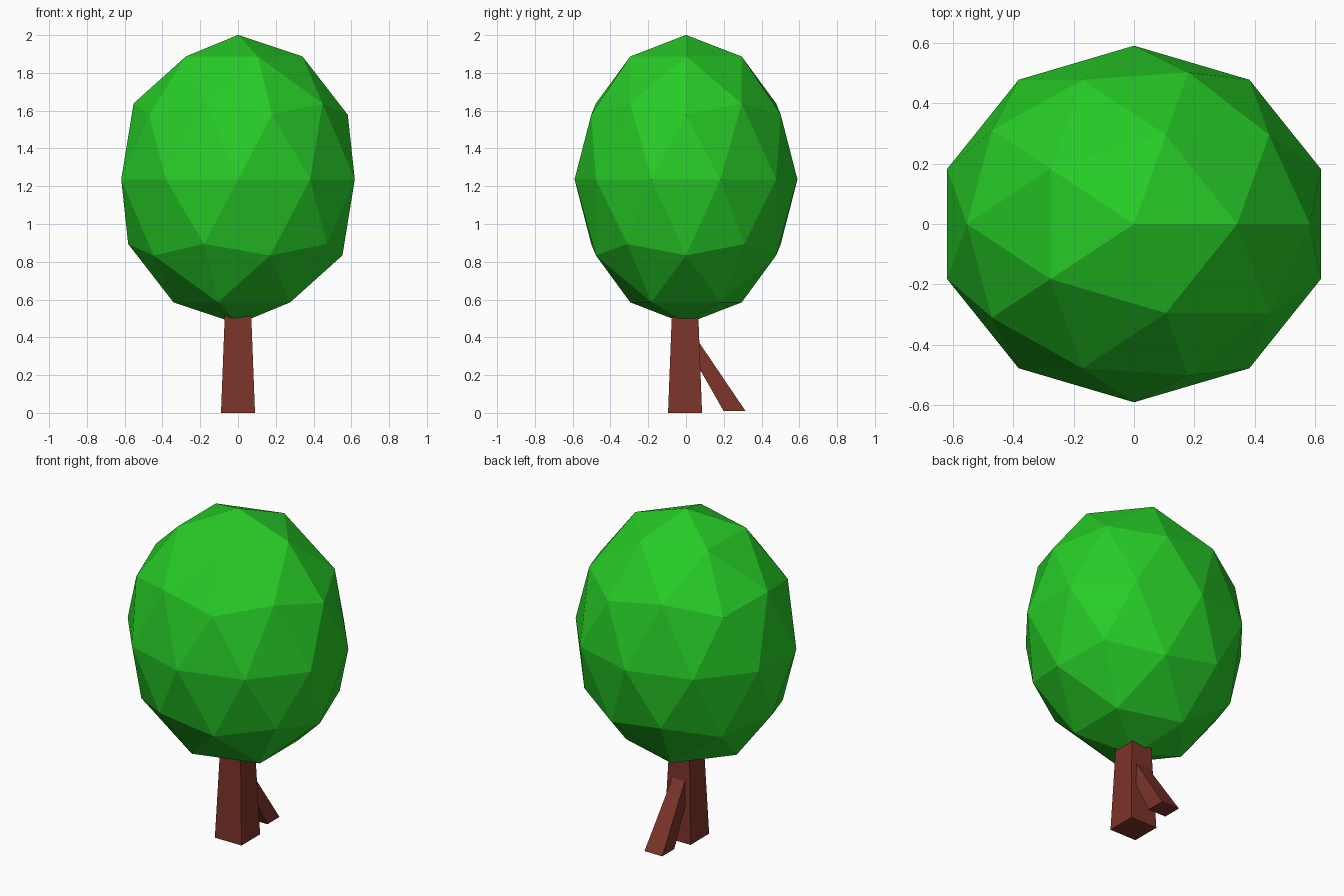
import bpy

cube = bpy.data.objects.get("Cube")
if cube:
    bpy.data.objects.remove(cube, do_unlink=True)


def make_material(name, rgb):
    mat = bpy.data.materials.new(name)
    mat.use_nodes = True
    mat.diffuse_color = (*rgb, 1)
    bsdf = mat.node_tree.nodes["Principled BSDF"]
    bsdf.inputs["Base Color"].default_value = (*rgb, 1)
    return mat


leaf_green = make_material("leaf green", (0.02, 0.6, 0.02))
bark_brown = make_material("bark brown", (0.2, 0.034, 0.023))


def tapered_post(name, bottom, top, mat):
    """Four-sided post between two level rectangles: (x, y, z, half x, half y)."""
    verts = [(x + sx * hx, y + sy * hy, z)
             for x, y, z, hx, hy in (bottom, top)
             for sx, sy in ((-1, -1), (1, -1), (1, 1), (-1, 1))]
    sides = [(i, (i + 1) % 4, (i + 1) % 4 + 4, i + 4) for i in range(4)]
    mesh = bpy.data.meshes.new(name)
    mesh.from_pydata(verts, [], sides + [(3, 2, 1, 0), (4, 5, 6, 7)])
    mesh.materials.append(mat)
    obj = bpy.data.objects.new(name, mesh)
    bpy.context.collection.objects.link(obj)
    return obj


# Trunk, running a little way into the foliage
tapered_post("trunk", (0, -0.005, 0, 0.09, 0.09),
             (0, -0.005, 0.52, 0.07, 0.07), bark_brown)

# Slanted prop leaning into the back of the trunk
tapered_post("slanted_root", (0, 0.257, 0.01, 0.06, 0.058),
             (0, 0.014, 0.4, 0.04, 0.037), bark_brown)

# Faceted egg-shaped foliage
bpy.ops.mesh.primitive_ico_sphere_add(subdivisions=2, radius=1, location=(0, 0, 1.236))
foliage = bpy.context.object
foliage.name = "foliage"
foliage.scale = (0.65, 0.59, 0.765)
bpy.ops.object.transform_apply(location=False, rotation=False, scale=True)
foliage.data.materials.append(leaf_green)
